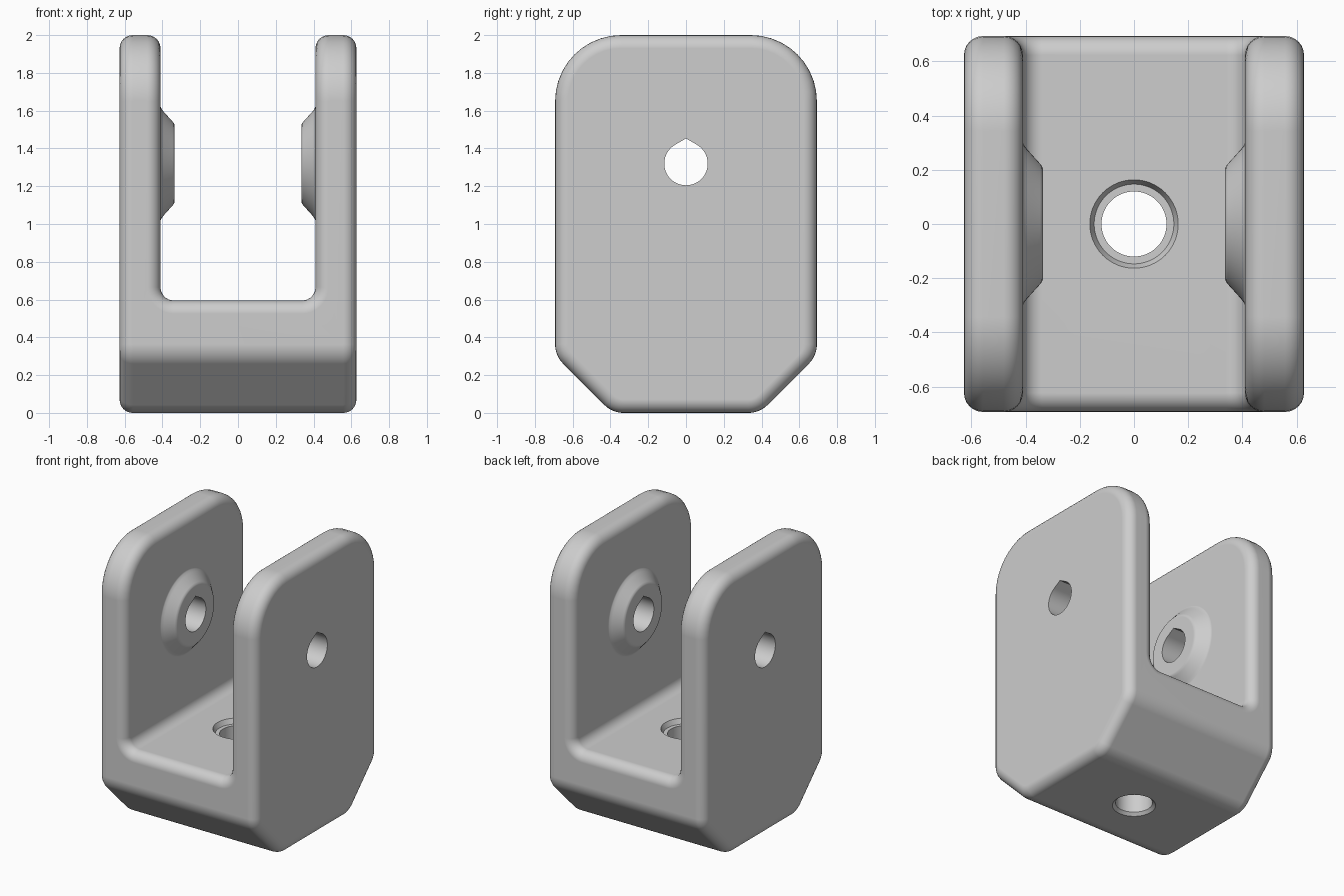
import bpy, bmesh, math
from mathutils import Vector

cube = bpy.data.objects.get("Cube")
if cube:
    bpy.data.objects.remove(cube, do_unlink=True)

GREY = (0.61, 0.61, 0.61, 1)
grey = bpy.data.materials.new("light grey")
grey.use_nodes = True
grey.diffuse_color = GREY
grey.node_tree.nodes["Principled BSDF"].inputs["Base Color"].default_value = GREY

HALF_X, HALF_Y, TOP = 0.627, 0.693, 2.0
INNER, FLOOR = 0.41, 0.595
PIN_Z = 1.32
EDGE = 0.07
STEPS = 10


def finish(bm, name):
    bmesh.ops.recalc_face_normals(bm, faces=bm.faces)
    mesh = bpy.data.meshes.new(name)
    bm.to_mesh(mesh)
    bm.free()
    mesh.materials.append(grey)
    obj = bpy.data.objects.new(name, mesh)
    bpy.context.collection.objects.link(obj)
    return obj


def rounded(corners):
    """Arc points and outward normals for (u, v, radius) corners; radius 0 only guides."""
    out = []
    for i, (u, v, r) in enumerate(corners):
        if r == 0:
            continue
        p = Vector((u, v))
        a = (Vector(corners[i - 1][:2]) - p).normalized()
        b = (Vector(corners[(i + 1) % len(corners)][:2]) - p).normalized()
        half = a.angle(b) / 2
        centre = p + (a + b).normalized() * r / math.sin(half)
        reach = r / math.tan(half)
        start, end = (p + a * reach - centre) / r, (p + b * reach - centre) / r
        for k in range(STEPS + 1):
            n = start.slerp(end, k / STEPS)
            out.append((centre + n * r, n))
    return out


def bridge(bm, lo, hi, closed=True):
    n = len(lo)
    for i in range(n if closed else n - 1):
        j = (i + 1) % n
        bm.faces.new((lo[i], lo[j], hi[j], hi[i]))


def build_fork():
    # Side outline: chamfered foot, straight wall, large top rounds
    side = [(0.39, 0, 0.145), (HALF_Y, 0.303, 0.145), (HALF_Y, TOP, 0.35)]
    side += [(-y, z, r) for y, z, r in reversed(side)]
    side = rounded(side)
    # Channel outline: filleted floor between the arms
    channel = rounded([(INNER, 3, 0), (INNER, FLOOR, EDGE),
                       (-INNER, FLOOR, EDGE), (-INNER, 3, 0)])
    arc = STEPS + 1
    up0, up1 = 2 * arc, 4 * arc
    turns = [math.pi / 2 * k / 6 for k in range(7)]
    levels = [(EDGE * (1 - math.sin(t)), EDGE * (1 - math.cos(t))) for t in turns]
    bm = bmesh.new()

    def side_ring(x, inset, first=0, last=None):
        return [bm.verts.new((x, *(p - n * inset))) for p, n in side[first:last]]

    # Outer faces with rounded edges
    outer = {}
    for s in (-1, 1):
        rings = [side_ring(s * (HALF_X - o), e) for e, o in levels]
        bm.faces.new(rings[0])
        for lo, hi in zip(rings, rings[1:]):
            bridge(bm, lo, hi)
        outer[s] = rings[-1]

    # Rounded rim: one closed loop over both arms and across both floor edges
    rims = []
    for e, o in levels:
        right = side_ring(INNER + o, e, up0, up1)
        left = side_ring(-INNER - o, e, up0, up1)
        y = HALF_Y - e
        pts = [p + n * o for p, n in channel]
        front = [bm.verts.new((u, -y, v)) for u, v in pts]
        back = [bm.verts.new((u, y, v)) for u, v in pts]
        rims.append((right, left, front, back))
    loops = [r + f + l[::-1] + b[::-1] for r, l, f, b in rims]
    for lo, hi in zip(loops, loops[1:]):
        bridge(bm, lo, hi)

    # Inner walls and channel floor
    right, left, front, back = rims[0]
    bm.faces.new(right + [front[0], back[0]])
    bm.faces.new(left + [front[-1], back[-1]])
    bridge(bm, front, back, closed=False)

    # Arm ends, front and back faces, underside
    right, left, front, back = rims[-1]
    bridge(bm, right, outer[1][up0:up1], closed=False)
    bridge(bm, left, outer[-1][up0:up1], closed=False)
    for k, rim, a, b in ((-1, front, up1 - 1, up1), (0, back, up0, up0 - 1)):
        bm.faces.new(rim + [left[k], outer[-1][a], outer[-1][b],
                            outer[1][b], outer[1][a], right[k]])
    bridge(bm, *(outer[s][up1:] + outer[s][:up0] for s in (-1, 1)), closed=False)
    return finish(bm, "fork_bracket")


def prism(name, outline, half):
    """Extrude a (y, z) outline along x."""
    bm = bmesh.new()
    ends = [[bm.verts.new((d, u, v)) for u, v in outline] for d in (-half, half)]
    for ring in ends:
        bm.faces.new(ring)
    bridge(bm, *ends)
    return finish(bm, name)


def lathe(name, profile, place, n=64):
    """Capped solid of revolution from (radius, height) points."""
    bm = bmesh.new()
    turns = [2 * math.pi * k / n for k in range(n)]
    rings = [[bm.verts.new(place(r * math.cos(t), r * math.sin(t), h)) for t in turns]
             for r, h in profile]
    for lo, hi in zip(rings, rings[1:]):
        bridge(bm, lo, hi)
    bm.faces.new(rings[0])
    bm.faces.new(rings[-1])
    return finish(bm, name)


def combine(obj, other, operation):
    other.hide_render = True
    mod = obj.modifiers.new("combine", "BOOLEAN")
    mod.object, mod.operation, mod.solver = other, operation, "EXACT"
    bpy.context.view_layer.objects.active = obj
    bpy.ops.object.modifier_apply(modifier=mod.name)
    bpy.data.objects.remove(other, do_unlink=True)


body = build_fork()

# Raised bosses on the inner walls
boss = [(0.305, 0.46), (0.305, 0.412), (0.29, 0.405), (0.275, 0.394),
        (0.222, 0.346), (0.213, 0.339), (0.2, 0.335)]
for s in (-1, 1):
    combine(body, lathe("boss", boss, lambda a, b, h: (s * h, a, PIN_Z + b)), "UNION")

# Pin hole through both arms, with a shallow peak on top
R = 0.115
start, sweep, steps = math.radians(120), math.radians(300), 40
pin = [(R * math.cos(start + sweep * k / steps), PIN_Z + R * math.sin(start + sweep * k / steps))
       for k in range(steps + 1)]
pin.append((0, PIN_Z + R / math.cos(math.radians(30))))
combine(body, prism("pin_cutter", pin, 1), "DIFFERENCE")

# Floor hole with a stepped rim above and a chamfer below
bore = [(0.15, -0.01), (0.12, 0.02), (0.12, 0.56), (0.147, 0.56), (0.163, FLOOR), (0.17, 0.61)]
combine(body, lathe("bore_cutter", bore, lambda a, b, h: (a, b, h)), "DIFFERENCE")

# Smooth rounds, flat walls
bpy.ops.object.select_all(action="DESELECT")
body.select_set(True)
bpy.context.view_layer.objects.active = body
bpy.ops.object.shade_smooth_by_angle(angle=math.radians(32))
weighted = body.modifiers.new("weighted_normals", "WEIGHTED_NORMAL")
weighted.keep_sharp = True
